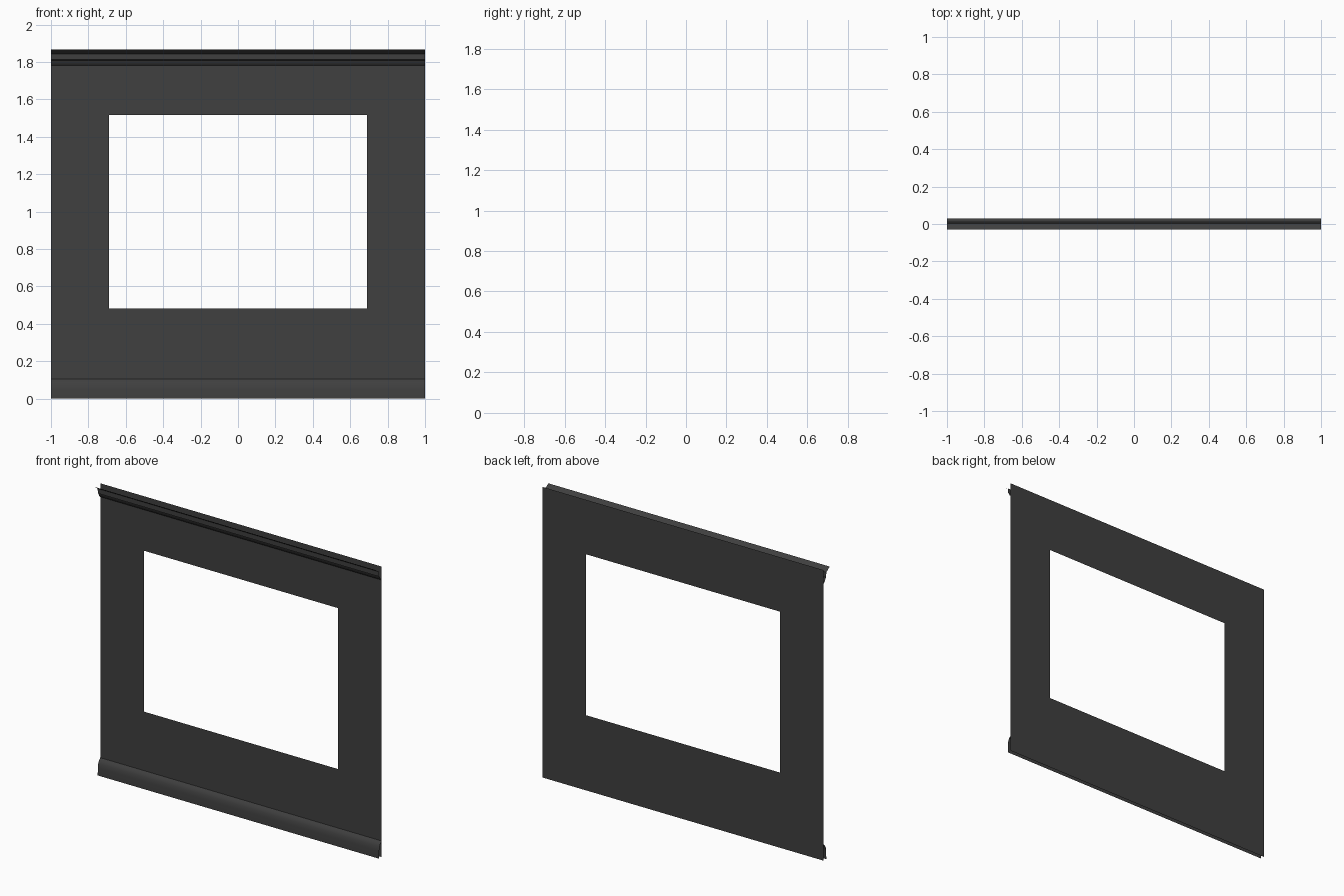
import bpy

if "Cube" in bpy.data.objects:
    bpy.data.objects.remove(bpy.data.objects["Cube"])

HALF = 1.0      # half width of the wall
BACK = 0.03     # y of the wall sheet
TOP = 1.867

paint = bpy.data.materials.new("dark_grey")
paint.diffuse_color = (0.05, 0.05, 0.05, 1)
paint.use_nodes = True
paint.node_tree.nodes["Principled BSDF"].inputs["Base Color"].default_value = paint.diffuse_color


def make(name, verts, faces):
    mesh = bpy.data.meshes.new(name)
    mesh.from_pydata(verts, [], faces)
    mesh.materials.append(paint)
    ob = bpy.data.objects.new(name, mesh)
    bpy.context.collection.objects.link(ob)
    return ob


def moulding(name, profile):
    """Sweep an open (y, z) profile, listed bottom to top, across the wall."""
    verts = [(x, y, z) for y, z in profile for x in (-HALF, HALF)]
    faces = [(2 * i, 2 * i + 1, 2 * i + 3, 2 * i + 2)
             for i in range(len(profile) - 1)]
    ob = make(name, verts, faces)
    bpy.ops.object.select_all(action='DESELECT')
    ob.select_set(True)
    bpy.context.view_layer.objects.active = ob
    bpy.ops.object.shade_smooth_by_angle(angle=0.6)
    return ob


# Wall sheet: a 3 x 3 grid with the middle cell left open as the window
xs = (-HALF, -0.69, 0.69, HALF)
zs = (0, 0.483, 1.517, TOP)
grid = [(x, BACK, z) for z in zs for x in xs]
cells = [(4 * r + c, 4 * r + c + 1, 4 * r + c + 5, 4 * r + c + 4)
         for r in range(3) for c in range(3) if (r, c) != (1, 1)]
make("window_wall", grid, cells)

# Skirting board along the floor, rounding back into the wall
moulding("skirting_board", [(0.004, 0), (0.005, 0.05), (0.009, 0.075),
                            (0.017, 0.092), (BACK, 0.104)])

# Crown moulding: small cove, upright band, then a lip reaching forward
moulding("crown_moulding", [(BACK, 1.78), (0.019, 1.79), (0.012, 1.808),
                            (0.005, 1.812), (0.004, 1.843),
                            (-0.012, 1.853), (-0.03, TOP)])
